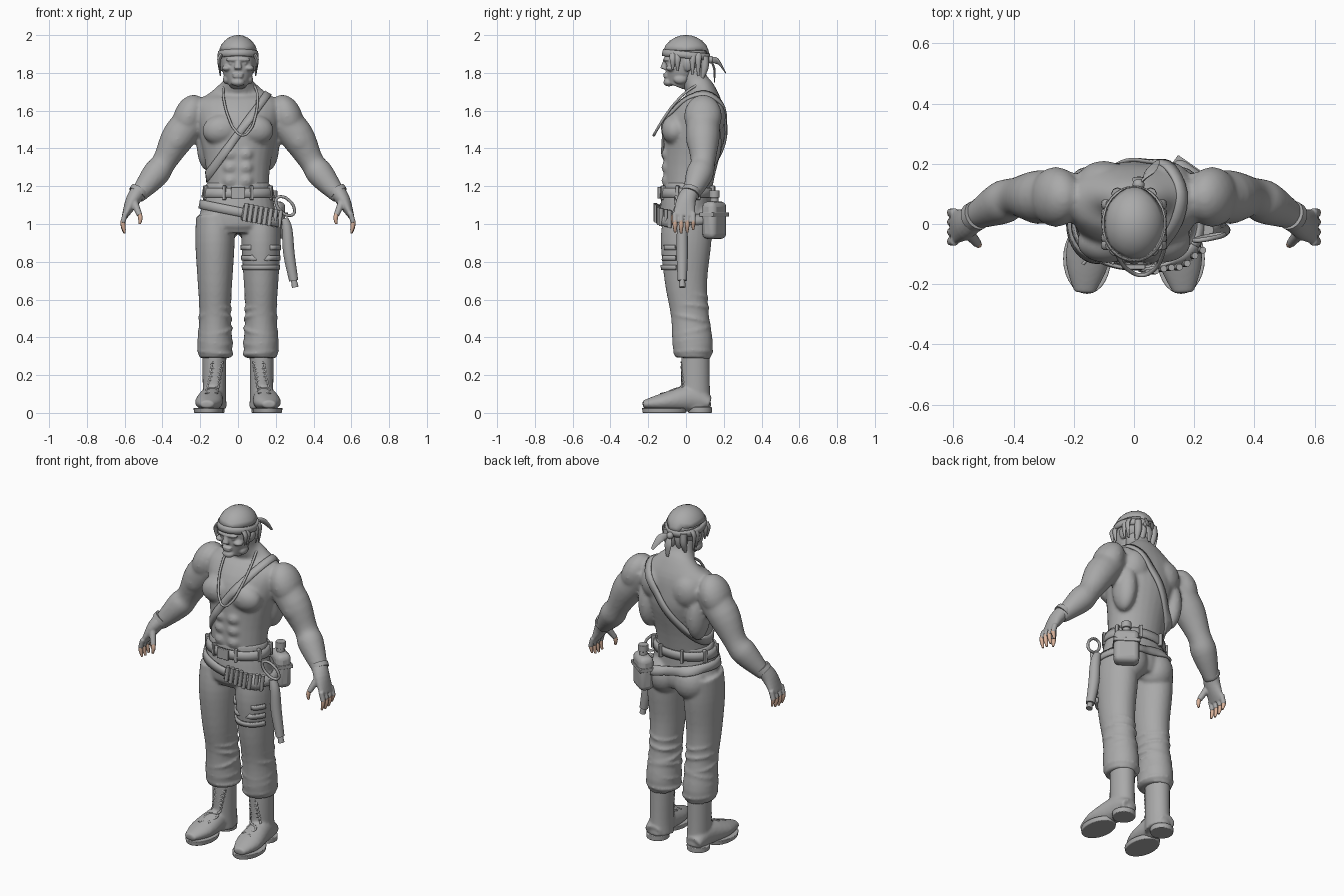
import bpy, bmesh, math, random
from mathutils import Vector, Matrix, Euler
from mathutils.bvhtree import BVHTree

random.seed(4)
cube = bpy.data.objects.get("Cube")
if cube:
    bpy.data.objects.remove(cube, do_unlink=True)

X_AXIS, Y_AXIS, Z_AXIS = Matrix.Identity(3)
SLOPE = Vector((1, 0, -.2))


def material(name, red, green, blue):
    mat = bpy.data.materials.new(name)
    mat.use_nodes = True
    mat.diffuse_color = (red, green, blue, 1)
    mat.node_tree.nodes["Principled BSDF"].inputs["Base Color"].default_value = mat.diffuse_color
    return mat


GREY = material("plain_grey", .4, .4, .4)
SKIN = material("finger_skin", .7, .45, .33)


def smooth_rings(rings, steps=4):
    """Add rings along a flowing curve through the given ones."""
    rings = [Vector(ring) for ring in rings]
    padded, result = [rings[0], *rings, rings[-1]], []
    for a, b, c, d in zip(padded, padded[1:], padded[2:], padded[3:]):
        for step in range(steps):
            t = step / steps
            result.append(b + (c - a) * t / 2 + (2 * a - 5 * b + 4 * c - d) * (t * t / 2)
                          + (3 * b - a - 3 * c + d) * (t ** 3 / 2))
    return result + [rings[-1]]


def tube(bm, rings, flat=1, ref=Y_AXIS, sides=20):
    """Closed loft through rings of centre, radius and optional second radius."""
    rings = smooth_rings(rings)
    centres = [Vector(ring[:3]) for ring in rings]
    loops = []
    for i, (centre, ring) in enumerate(zip(centres, rings)):
        along = (centres[min(i + 1, len(rings) - 1)] - centres[max(i - 1, 0)]).normalized()
        u = ref.cross(along).normalized()
        v = along.cross(u)
        angles = [math.tau * k / sides for k in range(sides)]
        loops.append([bm.verts.new(centre + u * ring[3] * math.cos(a) + v * ring[-1] * flat * math.sin(a))
                      for a in angles])
    for low, high in zip(loops, loops[1:]):
        for k in range(sides):
            bm.faces.new((low[k - 1], low[k], high[k], high[k - 1]))
    bm.faces.new(loops[0])
    bm.faces.new(loops[-1])


def column(bm, x, rings):
    """Upright loft through rings of height, y, half width and half depth."""
    tube(bm, [(x, y, z, width, depth) for z, y, width, depth in rings], sides=28)


def placed(centre, size, rot):
    return Matrix.LocRotScale(Vector(centre), Euler(rot), Vector(size))


def blob(bm, centre, size, rot=(0, 0, 0)):
    bmesh.ops.create_icosphere(bm, subdivisions=3, radius=1, matrix=placed(centre, size, rot))


def box(bm, centre, size, turn=0):
    bmesh.ops.create_cube(bm, size=1, matrix=placed(centre, size, (0, 0, turn)))


def mirror(bm):
    """Copy everything built so far to the other side."""
    copy = bmesh.ops.duplicate(bm, geom=[*bm.verts, *bm.edges, *bm.faces])["geom"]
    for item in copy:
        if isinstance(item, bmesh.types.BMVert):
            item.co.x *= -1


def finish(name, bm, mat=GREY, voxel=0, relax=4, bevel=0, thickness=0):
    bmesh.ops.recalc_face_normals(bm, faces=bm.faces)
    mesh = bpy.data.meshes.new(name)
    bm.to_mesh(mesh)
    bm.free()
    mesh.shade_smooth()
    mesh.set_sharp_from_angle(angle=math.radians(50))
    mesh.materials.append(mat)
    ob = bpy.data.objects.new(name, mesh)
    bpy.context.scene.collection.objects.link(ob)
    if voxel:
        mod = ob.modifiers.new("blend", 'REMESH')
        mod.mode, mod.voxel_size, mod.use_smooth_shade = 'VOXEL', voxel, True
        mod = ob.modifiers.new("relax", 'SMOOTH')
        mod.factor, mod.iterations = .5, relax
    if thickness:
        mod = ob.modifiers.new("thickness", 'SOLIDIFY')
        mod.thickness, mod.offset = thickness, 0
    if bevel:
        mod = ob.modifiers.new("bevel", 'BEVEL')
        mod.width, mod.segments = bevel, 3
    return ob


def surface(ob):
    bpy.context.view_layer.update()
    return BVHTree.FromObject(ob, bpy.context.evaluated_depsgraph_get())


def front_point(tree, x, z, fallback):
    hit = tree.ray_cast(Vector((x, -1, z)), Y_AXIS)[0]
    return hit or Vector((x, fallback, z))


def wrap(name, tree, centre, u, v, width, lift=.007, start=0, sweep=360, reach=.5, parts=60):
    """Strap laid on a surface, in the plane of u and v."""
    centre, u, v = Vector(centre), u.normalized(), v.normalized()
    across, closed = u.cross(v) * width / 2, sweep == 360
    count = parts if closed else parts + 1
    angles = [math.radians(start + sweep * i / parts) for i in range(count)]
    outward = [u * math.cos(a) + v * math.sin(a) for a in angles]
    bm, rows = bmesh.new(), []
    for side in (-1, 0, 1):
        origin = centre + across * side
        points = [tree.ray_cast(origin + d * reach, -d, reach)[0] or origin + d * .1 for d in outward]
        for _ in range(2):
            points = [(points[i - 1] + 2 * p + points[(i + 1) % count]) / 4
                      if closed or 0 < i < parts else p for i, p in enumerate(points)]
        rows.append([bm.verts.new(p + d * lift) for p, d in zip(points, outward)])
    for low, high in zip(rows, rows[1:]):
        for i in range(parts):
            j = (i + 1) % count
            bm.faces.new((low[i], low[j], high[j], high[i]))
    finish(name, bm, thickness=.012)


def cord(name, points, radius, cyclic=False):
    curve = bpy.data.curves.new(name, 'CURVE')
    curve.dimensions, curve.bevel_depth, curve.bevel_resolution, curve.resolution_u = '3D', radius, 2, 6
    spline = curve.splines.new('BEZIER')
    spline.bezier_points.add(len(points) - 1)
    for knot, point in zip(spline.bezier_points, points):
        knot.co, knot.handle_left_type, knot.handle_right_type = point, 'AUTO', 'AUTO'
    spline.use_cyclic_u = cyclic
    curve.materials.append(GREY)
    bpy.context.scene.collection.objects.link(bpy.data.objects.new(name, curve))


# Bare torso, neck and arms
bm = bmesh.new()
blob(bm, (.09, -.06, 1.5), (.1, .07, .08), (0, .2, 0))       # chest
blob(bm, (.26, .09, 1.57), (.08, .1, .12), (0, -.4, 0))      # shoulder
blob(bm, (.16, .11, 1.43), (.06, .08, .15))                  # side of back
blob(bm, (.1, .14, 1.57), (.09, .07, .1))                    # shoulder blade
blob(bm, (.32, .05, 1.45), (.06, .05, .08), (0, -.5, 0))     # biceps
for row in range(3):
    blob(bm, (.04, -.1, 1.23 + row * .07), (.04, .03, .035))  # stomach
tube(bm, [(.2, .09, 1.6, .08), (.31, .09, 1.47, .09), (.39, .09, 1.33, .065),
          (.44, .07, 1.26, .072), (.54, .02, 1.14, .04)])
mirror(bm)
column(bm, 0, [(1.1, 0, .16, .12), (1.3, .02, .17, .14), (1.5, .05, .21, .16), (1.63, .08, .23, .12),
               (1.7, .08, .14, .08), (1.75, .05, .08, .07), (1.83, .02, .07, .07)])
body = finish("torso_and_arms", bm, voxel=.01, relax=6)

# Head with brow, nose, mouth, jaw and ears
bm = bmesh.new()
blob(bm, (.06, -.08, 1.825), (.026, .028, .016))
blob(bm, (.035, -.096, 1.85), (.015, .012, .009))
blob(bm, (.09, .01, 1.84), (.012, .024, .034), (0, .2, 0))
blob(bm, (.06, -.03, 1.765), (.02, .035, .025))
mirror(bm)
blob(bm, (0, 0, 1.89), (.095, .115, .104))
column(bm, 0, [(1.89, -.02, .09, .09), (1.8, -.03, .08, .08), (1.73, -.055, .045, .05)])
blob(bm, (0, -.1, 1.87), (.066, .022, .013))
tube(bm, [(0, -.11, 1.87, .011), (0, -.12, 1.82, .022)], flat=.8)
for lip in (1.793, 1.78):
    blob(bm, (0, -.107, lip), (.03, .014, .007))
blob(bm, (0, -.09, 1.75), (.036, .03, .022))
head = finish("head", bm, voxel=.0055, relax=3)

# Head scarf: cap, band, knot and tails
bm = bmesh.new()
blob(bm, (0, 0, 1.89), (.102, .122, .108))
below = [v for v in bm.verts if v.co.z < 1.9 - v.co.y / 10]
bmesh.ops.delete(bm, geom=below, context='VERTS')
finish("scarf_cap", bm, thickness=.006)
wrap("scarf_band", surface(head), (0, 0, 1.895), X_AXIS, Vector((0, 1, -.1)), .036, lift=.009, reach=.3)
bm = bmesh.new()
knot = (.015, .13, 1.87)
blob(bm, knot, (.02, .02, .02))
tube(bm, [(*knot, .01), (.05, .17, 1.86, .022), (.08, .21, 1.8, .008)], flat=.3, sides=10)
tube(bm, [(*knot, .01), (.015, .15, 1.82, .022), (.02, .15, 1.75, .008)], flat=.3, sides=10)
finish("scarf_knot_and_tails", bm)

# Hair hanging at the temples and nape
bm = bmesh.new()
for y in (-.07, -.045, .035, .065):
    low = 1.8 - y / 4
    tube(bm, [(.086, y, 1.9, .01), (.1, y, 1.87, .01), (.093, y, low, .003)], flat=1.6, sides=8)
for x in (.02, .055):
    tube(bm, [(x, .1, 1.89, .02), (x, .1, 1.83, .02), (x, .085, 1.77, .008)], sides=8)
mirror(bm)
finish("hair", bm)

# Gloves with wrist bands, and the bare finger ends
bm, tips, bands = bmesh.new(), bmesh.new(), bmesh.new()
tube(bm, [(.525, .026, 1.175, .042, .045), (.56, 0, 1.12, .037, .052), (.6, -.01, 1.04, .016, .058)])
tube(bm, [(.55, -.03, 1.115, .021), (.52, -.065, 1.045, .015)], sides=10)
tube(tips, [(.522, -.063, 1.055, .012), (.517, -.068, 1.03, .012), (.52, -.07, 1, .006)], sides=8)
for finger in range(4):
    y, short = finger * .032 - .058, (finger - 1) ** 2 * .005
    tube(bm, [(.595, y, 1.06, .015), (.61, y, 1.007, .014)], sides=10)
    tube(tips, [(.61, y, 1.02, .012), (.608, y, .985 + short, .012), (.6, y, .95 + short, .006)], sides=8)
tube(bands, [(.52, .03, 1.18, .05), (.534, .022, 1.16, .05)])
for part in (bm, tips, bands):
    mirror(part)
finish("gloves", bm, voxel=.005, relax=2)
finish("finger_ends", tips, SKIN)
finish("wrist_bands", bands)

# Trousers with loose folds and gathered cuffs
bm = bmesh.new()
blob(bm, (.09, .075, 1), (.1, .095, .11))
column(bm, .122, [(1.04, .01, .1, .13), (.9, 0, .104, .134), (.7, 0, .092, .113), (.52, .02, .082, .1),
                  (.36, .036, .093, .107), (.29, .036, .082, .092)])
for fold in range(6):
    drop = fold * .06
    rot = (random.uniform(-.25, .25), random.uniform(-.2, .2), 0)
    blob(bm, (.12, .014 + drop * .08, .62 - drop), (.09 + drop * .03, .108, .024), rot)
mirror(bm)
column(bm, 0, [(1.215, .01, .17, .128), (1.07, 0, .198, .138), (1, .01, .21, .142), (.95, .01, .19, .12)])
trousers = finish("trousers", bm, voxel=.009)

# Boots, soles and laces
bm, soles = bmesh.new(), bmesh.new()
column(bm, .125, [(.34, .05, .064, .075), (.12, .05, .062, .077), (.025, .055, .065, .08)])
tube(bm, [(.135, .125, .05, .05, .035), (.14, .03, .075, .06, .07), (.155, -.12, .057, .073, .048),
          (.165, -.228, .045, .035, .02)], ref=Z_AXIS)
column(soles, .135, [(0, .075, .063, .063), (.03, .075, .064, .064)])
column(soles, .156, [(0, -.115, .076, .114), (.026, -.115, .08, .118)])
mirror(bm)
mirror(soles)
boots = finish("boots", bm, voxel=.008)
finish("boot_soles", soles, bevel=.004)
tree = surface(boots)
for side, label in ((1, "left"), (-1, "right")):
    for cross in (-.03, .03):
        zigzag = [front_point(tree, side * (.14 - i * .004) + cross * (-1) ** i, .1 + i * .021, -.03)
                  for i in range(9)]
        cord(label + "_boot_lace", zigzag, .006)

# Shoulder strap and neck cord
wrap("shoulder_strap", surface(body), (0, .05, 1.475), Vector((.165, 0, .225)), Y_AXIS, .04, reach=.6)
loop = []
for i in range(14):
    angle = math.tau * i / 14
    forward = (1 - math.cos(angle)) / 2
    loop.append((.09 * math.sin(angle) + forward * .025, .13 - forward * .3, 1.75 - forward ** 2 * .28))
cord("neck_cord", loop, .007, cyclic=True)

# Waist belt, sloping ammunition belt and thigh straps
tree = surface(trousers)
belt_height, slope_centre = 1.165, (0, .01, 1.065)
wrap("waist_belt", tree, (0, .01, belt_height), X_AXIS, Y_AXIS, .05)
wrap("sloping_belt", tree, slope_centre, SLOPE, Y_AXIS, .048, lift=.012)
for height in (.875, .82, .77):
    wrap("thigh_strap", tree, (.124, 0, height), X_AXIS, Y_AXIS, .026,
         start=205, sweep=125, reach=.125, parts=24)
bm = bmesh.new()
box(bm, (0, -.143, belt_height), (.075, .016, .062))
for i in range(8):
    angle = math.tau * (i + .5) / 8
    spot = (.186 * math.cos(angle), .01 + .142 * math.sin(angle), belt_height)
    box(bm, spot, (.018, .025, .075), angle + math.pi / 2)
finish("buckle_and_belt_loops", bm, bevel=.004)

# Row of cartridges in their holder
wrap("cartridge_holder", tree, slope_centre, SLOPE, Y_AXIS, .075, lift=.018, start=278, sweep=60, parts=20)
bm = bmesh.new()
for i in range(8):
    spot = front_point(tree, .04 + i * .026, 1.062 - i * .005, -.06)
    spot.y -= .027
    lean = Vector((.007, 0, .047))
    tube(bm, [(*(spot - lean), .011), (*(spot + lean), .011)], sides=12)
finish("cartridges", bm)

# Sheath on the left thigh with its clip
bm = bmesh.new()
tube(bm, [(.245, -.02, 1.03, .02), (.26, -.02, .97, .028), (.27, -.02, .84, .03), (.295, -.02, .7, .024)])
tube(bm, [(.293, -.02, .715, .014), (.303, -.02, .665, .018)], sides=12)
finish("thigh_sheath", bm)
ring = []
for i in range(8):
    angle = math.tau * i / 8
    ring.append(Vector((.25, -.045, 1.095)) + Vector((.045, .01, -.04)) * math.cos(angle)
                + Vector((.02, 0, .03)) * math.sin(angle))
cord("sheath_clip", ring, .008, cyclic=True)

# Canteen on the left back hip
turn = math.radians(-35)
hip = Vector((.18, .15, 1.02))
bm = bmesh.new()
box(bm, hip, (.14, .085, .2), turn)
finish("canteen", bm, bevel=.03)
bm = bmesh.new()
for low, high, radius in ((.08, .12, .022), (.12, .158, .028)):
    tube(bm, [(*(hip + Z_AXIS * low), radius), (*(hip + Z_AXIS * high), radius)])
box(bm, hip + Z_AXIS * .03, (.146, .092, .022), turn)
finish("canteen_cap_and_strap", bm, bevel=.003)
